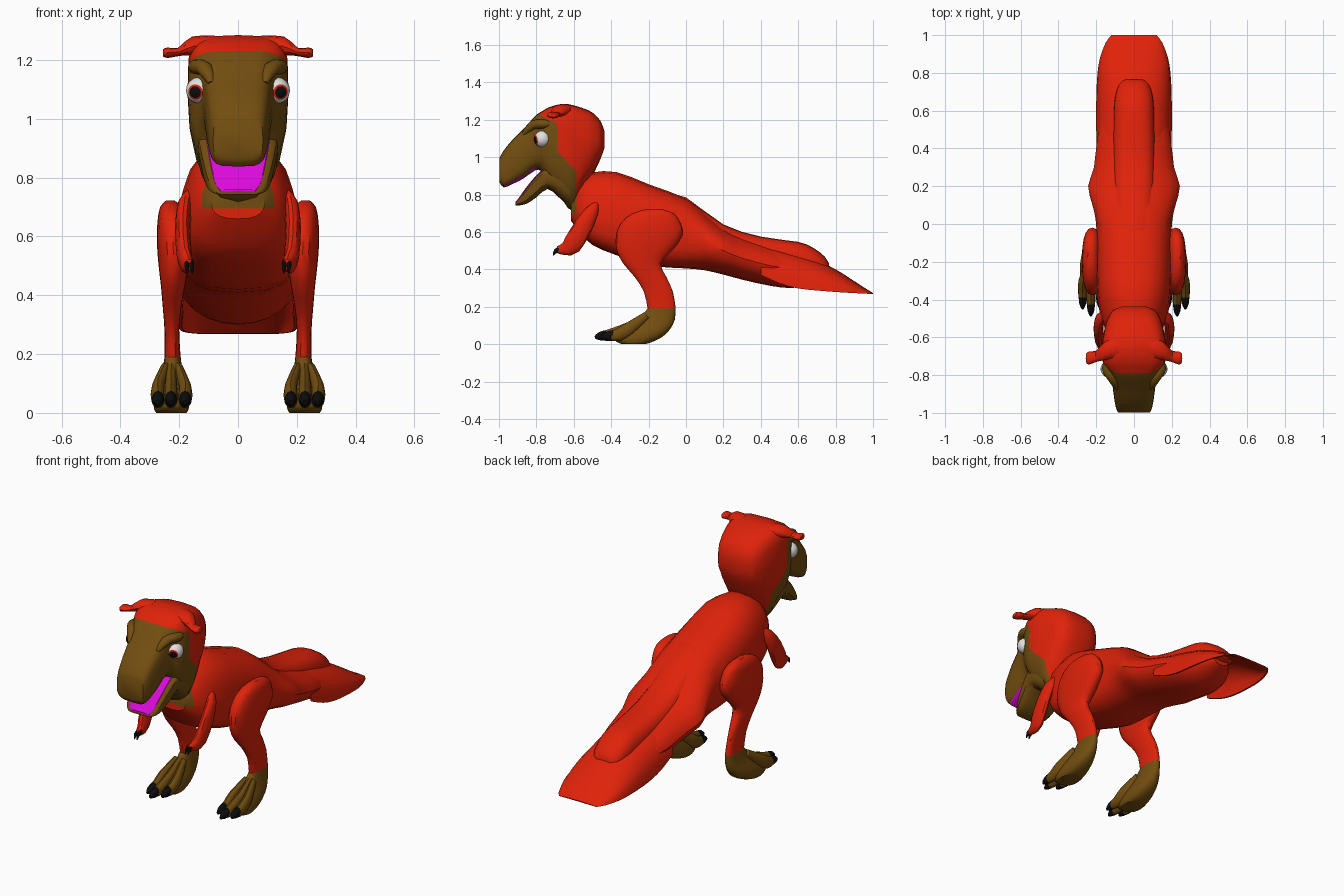
import bpy, bmesh, math
from mathutils import Vector

if "Cube" in bpy.data.objects:
    bpy.data.objects.remove(bpy.data.objects["Cube"])

def material(name, rgb):
    m = bpy.data.materials.new(name)
    m.diffuse_color = (*rgb, 1)
    m.use_nodes = True
    m.node_tree.nodes["Principled BSDF"].inputs["Base Color"].default_value = m.diffuse_color
    return m

RED = material("red skin", (0.74, 0.016, 0.003))
BROWN = material("brown skin", (0.17, 0.075, 0.005))
BLACK = material("black claw", (0.004, 0.004, 0.004))
WHITE = material("eye white", (0.75, 0.75, 0.75))
PINK = material("magenta mouth", (0.72, 0.003, 0.72))
SIDES = 20

def power(v, n):
    return math.copysign(abs(v) ** (2 / n), v)

def ring_y(y, zb, zm, zt, w, nb, nt):
    """Upright cross-section: bottom, widest and top height, half width, squareness."""
    pts = []
    for i in range(SIDES):
        a = math.tau * i / SIDES
        c, s = math.cos(a), math.sin(a)
        n = nt if s > 0 else nb
        h = zt - zm if s > 0 else zm - zb
        pts.append(Vector((w * power(c, n), y, zm + h * power(s, n))))
    return pts

def ring_arch(y, zb, zt, w):
    """Thin arch, open underneath."""
    arc = [math.pi * i / 12 for i in range(13)]
    out = [Vector((w * power(math.cos(a), 2.3), y, zb + (zt - zb) * power(math.sin(a), 2.3)))
           for a in arc]
    h = max(zt - zb - .012, .001)
    return out + [Vector(((w - .01) * power(math.cos(a), 2.3), y, zb + h * power(math.sin(a), 2.3)))
                  for a in reversed(arc)]

def ring_z(z, y0, y1, x0, x1):
    """Level cross-section filling a box."""
    return [Vector(((x0 + x1) / 2 + (x1 - x0) / 2 * power(math.cos(a), 2.4),
                    (y0 + y1) / 2 + (y1 - y0) / 2 * power(math.sin(a), 2.4), z))
            for a in (math.tau * i / SIDES for i in range(SIDES))]

def smooth(rows, k=2):
    """Catmull-Rom interpolation between rows of numbers."""
    out = []
    for i in range(len(rows) - 1):
        p0, p1, p2, p3 = (rows[max(0, min(len(rows) - 1, i + d))] for d in (-1, 0, 1, 2))
        for j in range(k):
            t = j / k
            out.append([0.5 * (2 * b + (c - a) * t + (2 * a - 5 * b + 4 * c - d) * t * t
                               + (3 * b - a - 3 * c + d) * t ** 3)
                        for a, b, c, d in zip(p0, p1, p2, p3)])
    return out + [list(rows[-1])]

def finish(name, bm, mats, rule=None, mirror=False, angle=35):
    bmesh.ops.recalc_face_normals(bm, faces=bm.faces)
    for f in bm.faces:
        f.smooth = True
        if rule:
            f.material_index = rule(f.calc_center_median(), f.normal)
    me = bpy.data.meshes.new(name)
    bm.to_mesh(me)
    bm.free()
    for m in mats:
        me.materials.append(m)
    me.set_sharp_from_angle(angle=math.radians(angle))
    ob = bpy.data.objects.new(name, me)
    bpy.context.collection.objects.link(ob)
    if mirror:
        ob.modifiers.new("mirror", 'MIRROR').use_axis = (True, False, False)
    return ob

def loft(name, rings, mats, rule=None, mirror=False, cuts=()):
    bm = bmesh.new()
    vs = [[bm.verts.new(p) for p in r] for r in rings]
    n = len(rings[0])
    for a, b in zip(vs, vs[1:]):
        for i in range(n):
            bm.faces.new((a[i], a[(i + 1) % n], b[(i + 1) % n], b[i]))
    bm.faces.new(vs[0])
    bm.faces.new(vs[-1])
    bmesh.ops.recalc_face_normals(bm, faces=bm.faces)
    for co, no in cuts:
        bmesh.ops.bisect_plane(bm, geom=bm.verts[:] + bm.edges[:] + bm.faces[:],
                               plane_co=co, plane_no=no, dist=1e-5)
    return finish(name, bm, mats, rule, mirror)

def tube(name, rows, side, mat, k=2):
    """Mirrored limb along rows of (x, y, z, radius sideways, radius across)."""
    rows = smooth(rows, k)
    side, rings = Vector(side), []
    for i, r in enumerate(rows):
        t = Vector(rows[min(i + 1, len(rows) - 1)][:3]) - Vector(rows[max(i - 1, 0)][:3])
        up = t.cross(side).normalized()
        rings.append([Vector(r[:3]) + side * r[3] * math.cos(a) + up * r[4] * math.sin(a)
                      for a in (math.tau * j / 12 for j in range(12))])
    loft(name, rings, [mat], mirror=True)

# Body and rounded tail core, with a brown throat patch
body = [(-0.615, .66, .71, .78, .09, 2.4, 2), (-0.57, .60, .70, .88, .14, 2.4, 2.2),
        (-0.5, .53, .68, .918, .175, 3, 2.2), (-0.37, .475, .66, .92, .195, 3, 2.4),
        (-0.2, .42, .62, .855, .20, 3, 2.6), (0, .405, .58, .78, .20, 2.8, 2.4),
        (0.1, .395, .55, .705, .22, 2.2, 2), (0.2, .372, .50, .625, .243, 1.9, 1.8),
        (0.3, .345, .46, .58, .212, 1.9, 1.8), (0.45, .312, .42, .53, .195, 1.9, 1.8),
        (0.57, .30, .40, .48, .165, 2, 1.8), (0.66, .325, .39, .45, .12, 2, 1.9),
        (0.74, .36, .39, .42, .05, 2, 2)]
loft("body_and_tail", [ring_y(*r) for r in smooth(body)], [RED, BROWN],
     lambda c, n: int(c.y < -0.585 and c.z > 0.695),
     cuts=[((0, 0, .695), (0, 0, 1)), ((0, -.585, 0), (0, 1, 0))])

# Thin arched tail blade, hollow underneath
blade = [(0.40, .37, .54, .198), (0.5, .325, .515, .20), (0.6, .298, .485, .20),
         (0.70, .287, .45, .199), (0.80, .279, .40, .193), (0.88, .274, .35, .18),
         (0.96, .27, .298, .15), (1.0, .268, .274, .12)]
loft("tail_blade", [ring_arch(*r) for r in smooth(blade)], [RED])

# Rounded ridge along the back and tail
ridge = [(-0.1, .5, .6, .80, .10, 2, 3), (0, .5, .6, .785, .115, 2, 3),
         (0.2, .42, .52, .64, .115, 2, 3), (0.4, .36, .47, .575, .112, 2, 3),
         (0.6, .36, .44, .547, .108, 2, 2.6), (0.68, .38, .43, .515, .10, 2, 2.4),
         (0.74, .385, .41, .47, .08, 2, 2.2), (0.765, .395, .405, .43, .05, 2, 2)]
loft("tail_ridge", [ring_y(*r) for r in smooth(ridge)], [RED])

# Head: red hood behind, brown face in front, magenta palate
skull = [(-0.436, 1.05, 1.09, 1.14, .06, 2, 3), (-0.455, .995, 1.09, 1.19, .11, 2.2, 3),
         (-0.485, .93, 1.09, 1.225, .132, 2.2, 3.2), (-0.52, .86, 1.09, 1.25, .148, 2.2, 3.5),
         (-0.6, .71, 1.09, 1.277, .165, 2.3, 4.5),
         (-0.66, .77, 1.09, 1.285, .172, 2.4, 4.5), (-0.73, .84, 1.09, 1.268, .165, 2.8, 4.5),
         (-0.77, .92, 1.08, 1.245, .145, 3, 4.5), (-0.805, .93, 1.07, 1.222, .122, 3, 4.5),
         (-0.87, .885, 1.02, 1.15, .112, 3.5, 4), (-0.93, .855, .97, 1.09, .104, 4, 4),
         (-0.975, .838, .93, 1.035, .095, 4, 4), (-0.997, .865, .93, .995, .085, 4, 4)]
cheek_co, cheek_no = Vector((0, -0.64, .98)), Vector((0, -.11, -.105)).normalized()
brow_co, brow_no = Vector((0, -0.80, 1.235)), Vector((0, -.05, -.10)).normalized()

def face_rule(c, n):
    if c.y < -0.8 and n.z < -0.75 and abs(c.x) < 0.08:
        return 2
    front = c.y < -.69 or (c - cheek_co).dot(cheek_no) > 0
    return int(front and c.y < -.585 and (c - brow_co).dot(brow_no) > 0)

loft("head", [ring_y(*r) for r in smooth(skull)], [RED, BROWN, PINK], face_rule,
     cuts=[(cheek_co, cheek_no), (brow_co, brow_no),
           ((0, -.69, 0), (0, 1, 0)), ((0, -.585, 0), (0, 1, 0))])

# Lower jaw and mouth lining
jaw = [(-0.62, .73, .86, 1.0, .13, 2.4, 4), (-0.68, .785, .88, .98, .137, 2.6, 4),
       (-0.74, .83, .89, .952, .135, 2.8, 5),
       (-0.80, .785, .84, .897, .125, 3, 6), (-0.85, .752, .79, .838, .112, 3, 6),
       (-0.89, .742, .76, .782, .095, 3, 5), (-0.912, .742, .748, .754, .07, 3, 3)]
loft("lower_jaw", [ring_y(*r) for r in smooth(jaw)], [BROWN])
lining = [(y, zt - .01, zt, zt + .006, w * .82, 3, 5) for y, _, _, zt, w, _, _ in jaw[2:]]
loft("mouth_lining", [ring_y(*r) for r in smooth(lining)], [PINK])

# Eyes: coloured by angle from the gaze direction
gaze = Vector((.36, -1, -.16)).normalized()
eye_at = Vector((.132, -.768, 1.097))
bm = bmesh.new()
bmesh.ops.create_uvsphere(bm, u_segments=16, v_segments=20, radius=.045)
bmesh.ops.rotate(bm, verts=bm.verts, matrix=gaze.to_track_quat('Z', 'Y').to_matrix())
bmesh.ops.translate(bm, verts=bm.verts, vec=eye_at)

def eye_rule(c, n):
    d = (c - eye_at).normalized().dot(gaze)
    return 2 if d > math.cos(math.radians(28)) else 1 if d > math.cos(math.radians(38)) else 0

finish("eyes", bm, [WHITE, RED, BLACK], eye_rule, mirror=True)

# Brows above the eyes, and horns
tube("brows", [(.12, -.69, 1.18, .03, .02), (.142, -.765, 1.177, .028, .025),
               (.112, -.82, 1.17, .03, .025), (.09, -.87, 1.12, .012, .012)], (1, 0, 0), BROWN)
tube("horns", [(.08, -.65, 1.25, .06, .033), (.15, -.67, 1.248, .05, .033),
               (.20, -.70, 1.228, .03, .014), (.24, -.71, 1.225, .035, .018),
               (.255, -.71, 1.225, .02, .012)], (0, 1, 0), RED)

# Small arms with black claws
tube("arms", [(.165, -.475, .755, .01, .01), (.18, -.50, .715, .024, .035),
              (.188, -.55, .63, .026, .05), (.182, -.61, .53, .026, .052),
              (.172, -.655, .508, .02, .032), (.167, -.69, .505, .012, .018)], (1, 0, 0), RED)
for x in (.157, .174):
    tube("arm_claw", [(x, -.67, .51, .008, .012), (x, -.695, .50, .008, .012),
                      (x - .002, -.71, .475, .002, .003)], (1, 0, 0), BLACK)

# Legs
leg = [(.722, -.21, -.13, .215, .245), (.70, -.285, -.065, .19, .265),
       (.65, -.345, -.03, .17, .274), (.58, -.375, -.02, .165, .276),
       (.50, -.37, -.075, .17, .27), (.43, -.335, -.135, .18, .262),
       (.36, -.275, -.105, .193, .256), (.28, -.225, -.07, .2, .25), (.19, -.205, -.055, .195, .25)]
loft("legs", [ring_z(*r) for r in smooth(leg)], [RED], mirror=True)

# Feet, toes and toe claws
foot = [(.19, -.205, -.055, .195, .25), (.13, -.26, -.06, .187, .26), (.08, -.33, -.085, .174, .278),
        (.04, -.38, -.125, .166, .287), (.012, -.37, -.18, .168, .285), (0, -.34, -.22, .175, .278)]
loft("feet", [ring_z(*r) for r in smooth(foot)], [BROWN], mirror=True)
for x, tip in ((.18, -.445), (.228, -.487), (.272, -.45)):
    mid = .225 + (x - .225) * .5
    tube("toe", [(mid, -.21, .155, .015, .02), (x, -.30, .085, .022, .035),
                 (x, tip + .09, .05, .024, .034), (x, tip + .05, .045, .02, .026)], (1, 0, 0), BROWN)
    tube("toe_claw", [(x, tip + .085, .046, .018, .022), (x, tip + .06, .047, .021, .028),
                      (x, tip + .025, .042, .017, .022), (x, tip, .036, .006, .008)],
         (1, 0, 0), BLACK)
